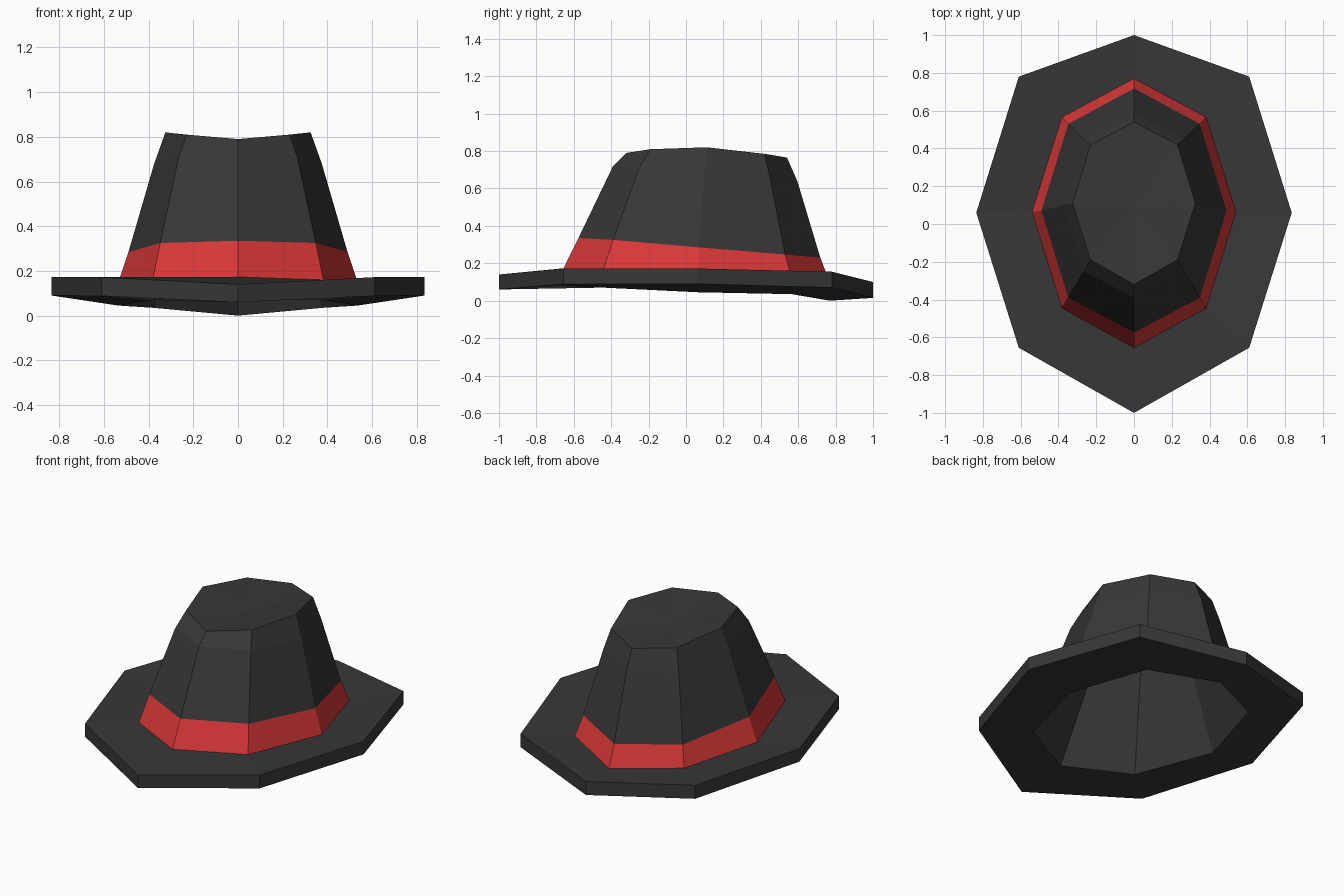
import bpy

if "Cube" in bpy.data.objects:
    bpy.data.objects.remove(bpy.data.objects["Cube"])


def material(name, rgb):
    m = bpy.data.materials.new(name)
    m.diffuse_color = (*rgb, 1)
    m.use_nodes = True
    m.node_tree.nodes["Principled BSDF"].inputs["Base Color"].default_value = m.diffuse_color
    return m


felt = material("charcoal felt", (0.039, 0.039, 0.039))
ribbon = material("red ribbon", (0.72, 0.04, 0.04))


def ring(side, diag, ys, zs):
    """Eight-sided mirrored ring; ys and zs run from front to back."""
    half = [(x, y, z) for x, y, z in zip((0, diag, side, diag, 0), ys, zs)]
    return half + [(-x, y, z) for x, y, z in half[3:0:-1]]


def loft(name, rings, mat, start=None, end=None):
    """Flat-faced skin through rings, with optional fan caps."""
    verts = [p for r in rings for p in r]
    faces = []
    for k in range(len(rings) - 1):
        for i in range(8):
            j = (i + 1) % 8
            faces.append((8*k + i, 8*k + j, 8*k + 8 + j, 8*k + 8 + i))
    if start:
        c = len(verts)
        verts.append(start)
        faces += [(c, (i + 1) % 8, i) for i in range(8)]
    if end:
        c, b = len(verts), 8 * (len(rings) - 1)
        verts.append(end)
        faces += [(c, b + i, b + (i + 1) % 8) for i in range(8)]
    me = bpy.data.meshes.new(name)
    me.from_pydata(verts, [], faces)
    me.materials.append(mat)
    ob = bpy.data.objects.new(name, me)
    bpy.context.collection.objects.link(ob)
    return ob


# cross-sections of the hat
base_y = (-0.655, -0.445, 0.065, 0.565, 0.77)
brim_y = (-1, -0.655, 0.06, 0.78, 1)
hole = ring(0.535, 0.38, base_y, (0.08, 0.07, 0.045, 0.035, 0.0))
brim_low = ring(0.835, 0.61, brim_y, (0.06, 0.088, 0.09, 0.07, 0.015))
brim_top = ring(0.835, 0.61, brim_y, (0.14, 0.172, 0.172, 0.155, 0.10))
base = ring(0.54, 0.382, base_y, (0.173, 0.16, 0.135, 0.12, 0.095))
band_top = ring(0.49, 0.348, (-0.575, -0.39, 0.07, 0.53, 0.718),
                (0.335, 0.325, 0.285, 0.247, 0.23))
shoulder = ring(0.375, 0.265, (-0.39, -0.25, 0.1, 0.45, 0.595),
                (0.72, 0.71, 0.68, 0.65, 0.64))
rim = ring(0.325, 0.23, (-0.32, -0.19, 0.11, 0.42, 0.54),
           (0.79, 0.81, 0.82, 0.785, 0.765))
dent = ring(0.25, 0.178, (-0.24, -0.13, 0.1, 0.35, 0.44),
            (0.785, 0.8, 0.81, 0.78, 0.765))
inner_top = ring(0.26, 0.185, (-0.27, -0.15, 0.11, 0.37, 0.48),
                 (0.71, 0.72, 0.73, 0.70, 0.69))
inner_shoulder = ring(0.31, 0.22, (-0.32, -0.2, 0.1, 0.4, 0.53),
                      (0.66, 0.65, 0.62, 0.6, 0.59))

# brim slab, ribbon, crown with dented top, hollow inside
loft("brim", [hole, brim_low, brim_top, base], felt)
loft("hat_band", [base, band_top], ribbon)
loft("crown", [band_top, shoulder, rim, dent], felt, end=(0, 0.1, 0.765))
loft("lining", [inner_top, inner_shoulder, hole], felt, start=(0, 0.1, 0.69))
